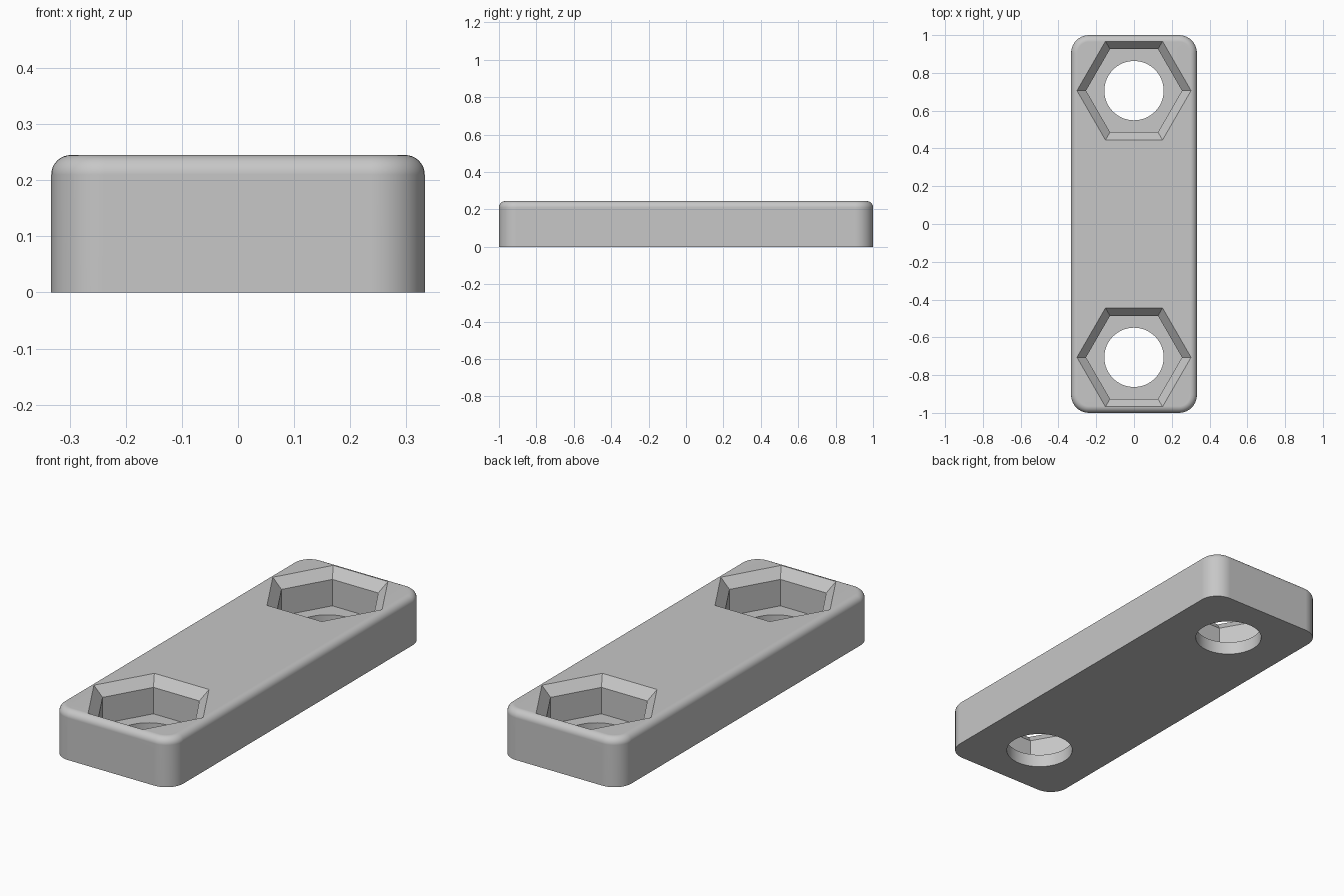
import bpy
import bmesh
import math

WIDTH, LENGTH, HEIGHT = 0.666, 2.0, 0.245
CORNER, FILLET = 0.095, 0.035
SOCKET_Y, FLOOR_Z = 0.706, 0.065
HEX_R, CHAMFER, HOLE_R = 0.254, 0.048, 0.157

cube = bpy.data.objects.get("Cube")
if cube:
    bpy.data.objects.remove(cube, do_unlink=True)

grey = bpy.data.materials.new("light grey")
grey.use_nodes = True
colour = (0.57, 0.57, 0.57, 1)
grey.diffuse_color = colour
grey.node_tree.nodes["Principled BSDF"].inputs["Base Color"].default_value = colour


def make_object(name, bm):
    bmesh.ops.recalc_face_normals(bm, faces=bm.faces)
    mesh = bpy.data.meshes.new(name)
    bm.to_mesh(mesh)
    bm.free()
    mesh.materials.append(grey)
    obj = bpy.data.objects.new(name, mesh)
    bpy.context.collection.objects.link(obj)
    return obj


def loft(name, y, sides, sections):
    """Closed solid through regular polygons given as (z, radius)."""
    bm = bmesh.new()
    rings = []
    for z, r in sections:
        angles = [math.tau * i / sides for i in range(sides)]
        rings.append([bm.verts.new((r * math.cos(a), y + r * math.sin(a), z)) for a in angles])
    for low, high in zip(rings, rings[1:]):
        for i in range(sides):
            j = (i + 1) % sides
            bm.faces.new((low[i], low[j], high[j], high[i]))
    bm.faces.new(rings[0][::-1])
    bm.faces.new(rings[-1])
    return make_object(name, bm)


# Plate: rounded upright corners, then a rounded top rim
bm = bmesh.new()
bmesh.ops.create_cube(bm, size=1)
for v in bm.verts:
    v.co = (v.co.x * WIDTH, v.co.y * LENGTH, (v.co.z + 0.5) * HEIGHT)
upright = [e for e in bm.edges if abs(e.verts[0].co.z - e.verts[1].co.z) > 0.1]
bmesh.ops.bevel(bm, geom=upright, offset=CORNER, segments=10, profile=0.5, affect="EDGES")
rim = [e for e in bm.edges if all(v.co.z > HEIGHT - 0.001 for v in e.verts)]
bmesh.ops.bevel(bm, geom=rim, offset=FILLET, segments=8, profile=0.5, affect="EDGES")
plate = make_object("plate", bm)

# Chamfered hexagonal sockets with a round hole through each floor
cutters = []
over = 0.03
for y, end in ((-SOCKET_Y, "front"), (SOCKET_Y, "back")):
    cutters.append(loft(end + "_hex_cutter", y, 6, [
        (FLOOR_Z, HEX_R),
        (HEIGHT - CHAMFER, HEX_R),
        (HEIGHT + over, HEX_R + CHAMFER + over)]))
    cutters.append(loft(end + "_hole_cutter", y, 64, [(-over, HOLE_R), (FLOOR_Z + over, HOLE_R)]))

bpy.ops.object.select_all(action="DESELECT")
plate.select_set(True)
bpy.context.view_layer.objects.active = plate
for cutter in cutters:
    cutter.hide_render = True
    mod = plate.modifiers.new("cut", "BOOLEAN")
    mod.operation = "DIFFERENCE"
    mod.solver = "EXACT"
    mod.object = cutter
    bpy.ops.object.modifier_apply(modifier=mod.name)
for cutter in cutters:
    bpy.data.objects.remove(cutter, do_unlink=True)

# Smooth fillets, crisp socket edges
bpy.ops.object.shade_smooth_by_angle(angle=math.radians(30))
weighted = plate.modifiers.new("even shading", "WEIGHTED_NORMAL")
weighted.keep_sharp = True
